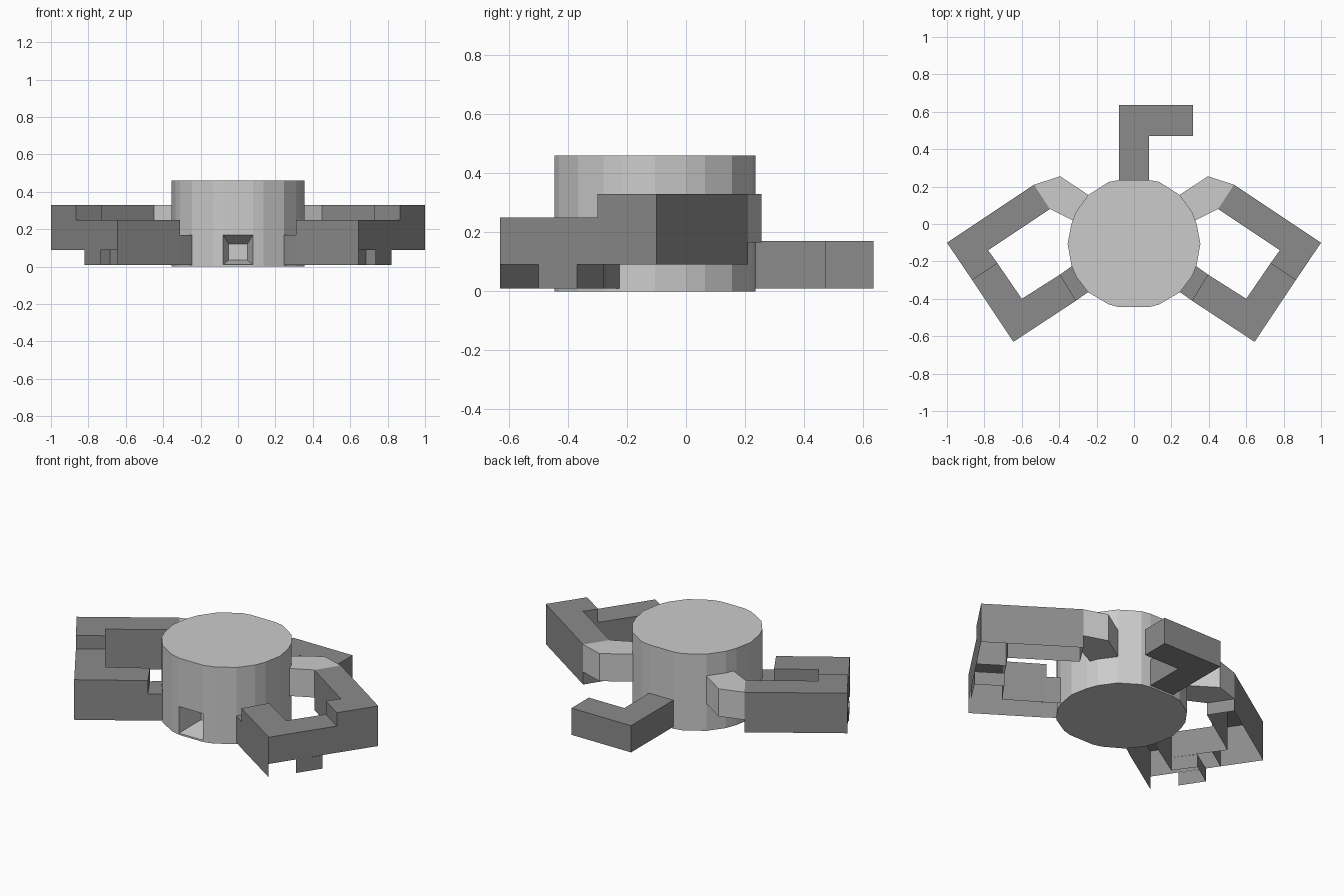
import bpy, bmesh

if "Cube" in bpy.data.objects:
    bpy.data.objects.remove(bpy.data.objects["Cube"])

dark = bpy.data.materials.new("dark_grey")
dark.diffuse_color = (0.26, 0.26, 0.26, 1)
dark.use_nodes = True
dark.node_tree.nodes["Principled BSDF"].inputs["Base Color"].default_value = dark.diffuse_color


def prism(name, pts, z0, z1, mat=None, top=True, bottom=True, skip=(), side=1):
    """Extruded outline (counter-clockwise); skip lists walls to leave open."""
    bm = bmesh.new()
    lo = [bm.verts.new((x * side, y, z0)) for x, y in pts]
    hi = [bm.verts.new((x * side, y, z1)) for x, y in pts]
    n = len(pts)
    for i in range(n):
        if i not in skip:
            j = (i + 1) % n
            bm.faces.new((lo[i], lo[j], hi[j], hi[i]))
    if top:
        bm.faces.new(hi)
    if bottom:
        bm.faces.new(lo[::-1])
    if side < 0:
        bmesh.ops.reverse_faces(bm, faces=bm.faces[:])
    me = bpy.data.meshes.new(name)
    bm.to_mesh(me)
    bm.free()
    ob = bpy.data.objects.new(name, me)
    bpy.context.collection.objects.link(ob)
    if mat:
        me.materials.append(mat)
    return ob


# central drum
half = [(0.08, -0.445), (0.135, -0.43), (0.245, -0.365), (0.31, -0.28),
        (0.335, -0.22), (0.355, -0.105), (0.335, 0.0), (0.31, 0.065),
        (0.245, 0.155), (0.135, 0.225), (0.08, 0.235)]
drum = prism("drum", half + [(-x, y) for x, y in half[::-1]], 0, 0.46)

# tapered opening in the front of the drum
cutter = prism("opening_cutter", [(-0.08, 0.01), (0.08, 0.01), (0.08, 0.17), (-0.08, 0.17)], 0, 1)
for v in cutter.data.vertices:
    x, z, inner = v.co.x, v.co.y, v.co.z > 0.5
    if inner:
        x, z = x * 0.62, 0.035 if z < 0.1 else 0.12
    v.co = (x, -0.28 if inner else -0.446, z)
bm = bmesh.new()
bm.from_mesh(cutter.data)
bmesh.ops.recalc_face_normals(bm, faces=bm.faces[:])
bm.to_mesh(cutter.data)
bm.free()
cutter.hide_render = True
cutter.hide_viewport = True
cut = drum.modifiers.new("opening", "BOOLEAN")
cut.operation = "DIFFERENCE"
cut.object = cutter

# rear hook
prism("rear_hook", [(-0.08, 0.225), (0.08, 0.225), (0.08, 0.47), (0.315, 0.47),
                    (0.315, 0.635), (-0.08, 0.635)], 0.01, 0.17, dark)

# side loops, stepping down from the rear connector to the front
for label, s in (("right", 1), ("left", -1)):
    prism(label + "_connector", [(0.31, 0.01), (0.45, 0.08), (0.535, 0.21),
                                 (0.395, 0.255), (0.235, 0.15)], 0.165, 0.33, side=s)
    prism(label + "_rear_arm", [(0.535, 0.21), (0.45, 0.08), (0.78, -0.14), (0.73, -0.21),
                                (0.865, -0.3), (1.0, -0.1)], 0.09, 0.33, dark, bottom=False, side=s)
    prism(label + "_front_arm", [(0.31, -0.41), (0.645, -0.63), (0.865, -0.3), (0.73, -0.21),
                                 (0.6, -0.4), (0.395, -0.27)], 0.09, 0.25, dark,
          bottom=False, skip=(2,), side=s)
    # lower skirt of the front arm and its foot, open underneath
    prism(label + "_skirt", [(0.31, -0.41), (0.645, -0.63), (0.735, -0.5), (0.82, -0.37),
                             (0.685, -0.28), (0.6, -0.4), (0.395, -0.27)], 0.01, 0.09, dark,
          top=False, bottom=False, skip=(1, 6), side=s)
    prism(label + "_front_joint", [(0.24, -0.36), (0.31, -0.41), (0.395, -0.27),
                                   (0.325, -0.22)], 0.01, 0.17, dark,
          bottom=False, skip=(1, 3), side=s)
